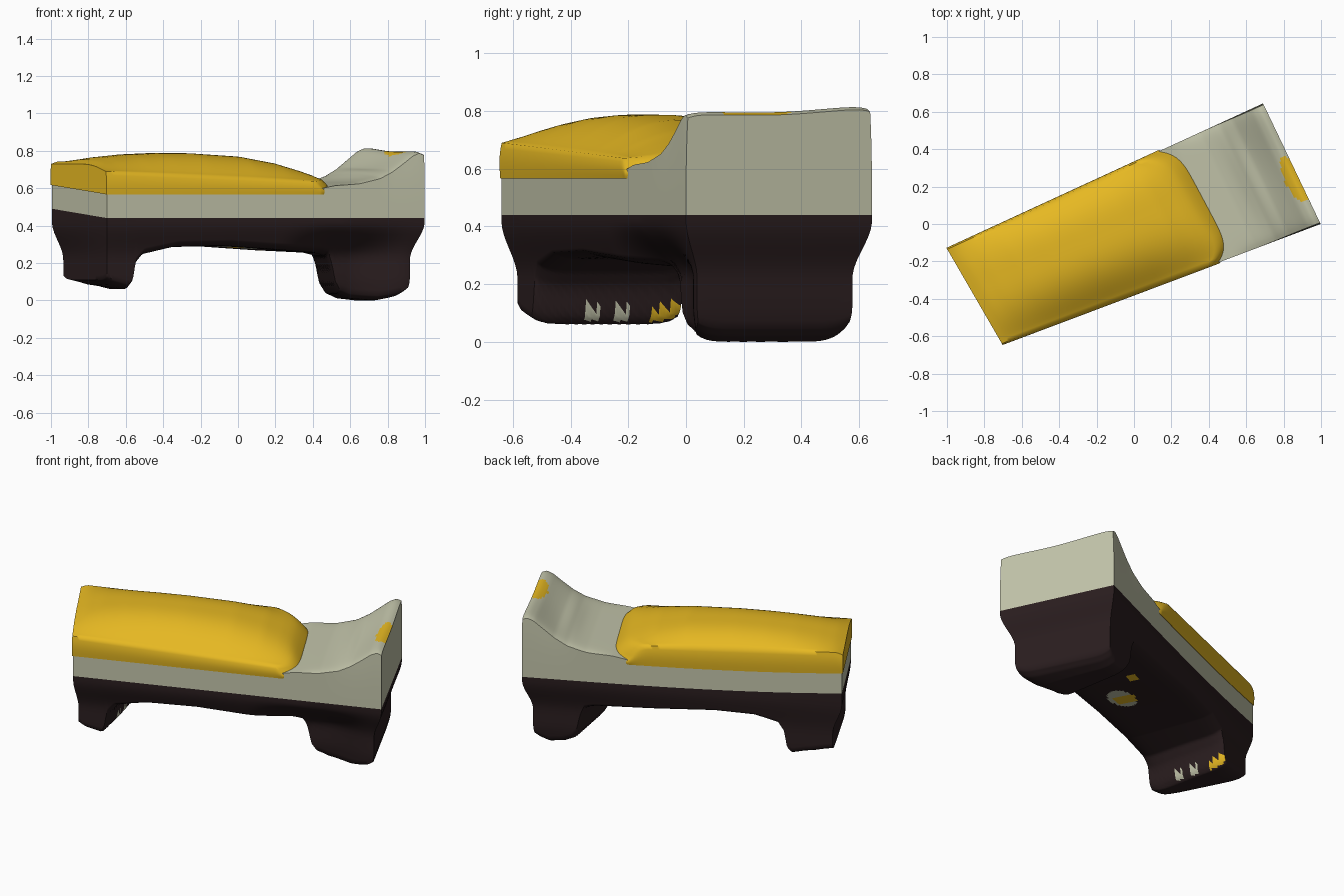
import bpy, bmesh, math
from mathutils import Vector

if "Cube" in bpy.data.objects:
    bpy.data.objects.remove(bpy.data.objects["Cube"])


def material(name, rgb):
    m = bpy.data.materials.new(name)
    m.diffuse_color = (*rgb, 1)
    m.use_nodes = True
    m.node_tree.nodes["Principled BSDF"].inputs["Base Color"].default_value = m.diffuse_color
    return m


YELLOW = material("blanket yellow", (0.79, 0.48, 0.016))
BEIGE = material("pale linen", (0.54, 0.55, 0.40))
DARK = material("dark wood", (0.023, 0.0125, 0.0135))

# Bed outline seen from above (slightly tapered and turned)
FOOT_FRONT, FOOT_BACK = Vector((-0.70, -0.64)), Vector((-0.995, -0.13))
HEAD_FRONT, HEAD_BACK = Vector((0.998, 0.0)), Vector((0.69, 0.645))


def plan(u, v):
    """u runs foot to head, v runs front to back."""
    return FOOT_FRONT.lerp(HEAD_FRONT, u).lerp(FOOT_BACK.lerp(HEAD_BACK, u), v)


def curve(points, t):
    """Linear interpolation through (t, value) points."""
    if t <= points[0][0]:
        return points[0][1]
    for (a, p), (b, q) in zip(points, points[1:]):
        if t <= b:
            return p + (q - p) * (t - a) / (b - a)
    return points[-1][1]


def smooth(t):
    t = max(0.0, min(1.0, t))
    return t * t * (3 - 2 * t)


def block(name, counts, mapping, mats, rule=None):
    """Box shell divided into a grid, coloured by rule, then bent by mapping."""
    bm = bmesh.new()
    cache = {}

    def vert(p):
        if p not in cache:
            cache[p] = bm.verts.new([p[i] / counts[i] for i in range(3)])
        return cache[p]

    for axis in range(3):
        i, j = (axis + 1) % 3, (axis + 2) % 3
        for side in (0, counts[axis]):
            for a in range(counts[i]):
                for b in range(counts[j]):
                    quad = []
                    for da, db in ((0, 0), (1, 0), (1, 1), (0, 1)):
                        p = [0, 0, 0]
                        p[axis], p[i], p[j] = side, a + da, b + db
                        quad.append(vert(tuple(p)))
                    f = bm.faces.new(quad if side else quad[::-1])
                    if rule:
                        f.material_index = rule(*f.calc_center_median())
    for v in bm.verts:
        v.co = mapping(*v.co)
    bmesh.ops.recalc_face_normals(bm, faces=bm.faces)
    me = bpy.data.meshes.new(name)
    bm.to_mesh(me)
    bm.free()
    for m in mats:
        me.materials.append(m)
    ob = bpy.data.objects.new(name, me)
    bpy.context.collection.objects.link(ob)
    bpy.context.view_layer.objects.active = ob
    ob.select_set(True)
    bpy.ops.object.shade_smooth_by_angle(angle=math.radians(60))
    ob.select_set(False)
    return ob


def layer(base, u, v):
    """Colour boundary height, lifting at the back foot corner."""
    return base + 0.05 * v * max(0.0, 1 - u) ** 3


# Dark frame with two wide slab legs
UNDER = [(0, .11), (.03, .085), (.10, .06), (.118, .09), (.13, .19), (.155, .245),
         (.25, .285), (.4, .292), (.6, .268), (.75, .255), (.785, .24), (.80, .18),
         (.812, .08), (.83, .035), (.87, .01), (.94, .0), (.98, .02), (1, .045)]


def leg_u(u, v):
    """The inner walls of both legs run slightly askew."""
    foot = 0.12 * (v - 0.35) * max(0.0, 1 - u / 0.4) * min(1, u / 0.1)
    head = 0.08 * (0.6 - v) * smooth((u - 0.55) / 0.2) * smooth((1 - u) / 0.15)
    return u - foot + head


def frame_map(u, v, w):
    bottom = curve(UNDER, leg_u(u, v)) + 0.025 * abs(2 * v - 1) ** 8
    z = bottom + (layer(0.44, u, v) - bottom) * w
    s = smooth((0.42 - z) / 0.2)
    low = smooth((0.12 - z) / 0.12)
    end = 0.03 if u > 0.5 else 0.015 + 0.015 * v
    uu = u + (end * s + 0.01 * low) * (1 - 2 * u) ** 3
    front = 0.09 + 0.14 * smooth((u - 0.55) / 0.18) * (1 - smooth((u - 0.8) / 0.2))
    back = 0.035 + 0.035 * u
    lo, hi = front * s + 0.025 * low, 1 - back * s - 0.025 * low
    return (*plan(uu, lo + (hi - lo) * v), z)


def frame_rule(u, v, w):
    """Paint specks on the foot leg and the underside."""
    if w < 0.001:
        q = leg_u(u, v)
        if 0.106 < q < 0.122 and v > 0.8:
            return 1
        if 0.108 < q < 0.122 and (0.36 < v < 0.44 or 0.54 < v < 0.66):
            return 2
        if ((u - 0.48) / 0.06) ** 2 + ((v - 0.36) / 0.13) ** 2 < 1:
            return 1 if abs(u - 0.47) < 0.025 and v > 0.27 else 2
        if abs(u - 0.6) < 0.02 and abs(v - 0.64) < 0.05:
            return 1
    return 0


block("frame_and_legs", (200, 40, 14), frame_map, [DARK, YELLOW, BEIGE], frame_rule)

# Pale mattress rising into the pillow and headrest
RISE = [(0, .58), (.66, .592), (.72, .615), (.80, .635), (.86, .662), (.90, .70),
        (.94, .753), (.965, .788), (.985, .803), (1, .792)]


def mattress_map(u, v, w):
    top = curve(RISE, u)
    k = smooth((u - 0.8) / 0.18)
    top += k * (0.022 * v - 0.006) - 0.010 * k * math.sin(math.pi * v) ** 2
    # pillow crease and swell
    top += 0.018 * math.exp(-((u - 0.87) / 0.03) ** 2) * math.sin(math.pi * v)
    top -= 0.010 * abs(2 * v - 1) ** 12 * smooth((u - 0.7) / 0.1)
    top += 0.05 * v * max(0.0, 1 - u) ** 3
    bottom = layer(0.44, u, v)
    z = bottom + (top - bottom) * w
    return (*plan(u, 0.5 + (v - 0.5) * (1 - 0.02 * w ** 3 * k)), z)


def mattress_rule(u, v, w):
    """Yellow paint patch on the headrest rim."""
    patch = ((u - 0.985) / 0.026) ** 2 + ((v - 0.38) / 0.19) ** 2 < 1
    return 1 if patch and w > 0.97 else 0


block("mattress_and_pillow", (160, 40, 6), mattress_map, [BEIGE, YELLOW], mattress_rule)

# Domed yellow blanket covering two thirds of the bed
CROWN = [(0, .73), (.03, .75), (.08, .766), (.16, .781), (.25, .788), (.35, .787),
         (.5, .77), (.6, .737), (.66, .702), (.69, .678), (.712, .645), (.735, .60)]


def blanket_map(a, v, w):
    end = abs(2 * v - 1) ** 6
    t = a * 0.735
    u = a * (0.735 - 0.055 * end - 0.01 * v)
    crown = curve(CROWN, t)
    edge = min(crown, 0.69 - 0.075 * t + 0.055 * v)
    dome = 1 - abs(2 * v ** 1.3 - 1) ** 3
    top = edge + (crown - edge) * dome
    bottom = layer(0.567, u, v)
    z = bottom + (top - bottom) * w
    # sides swell slightly over the mattress
    swell = 1.008 + 0.012 * math.sin(math.pi * w) - 0.02 * w ** 4
    return (*plan(u - 0.003 * (1 - a) ** 8, 0.5 + (v - 0.5) * swell), z)


block("blanket", (60, 30, 6), blanket_map, [YELLOW])
